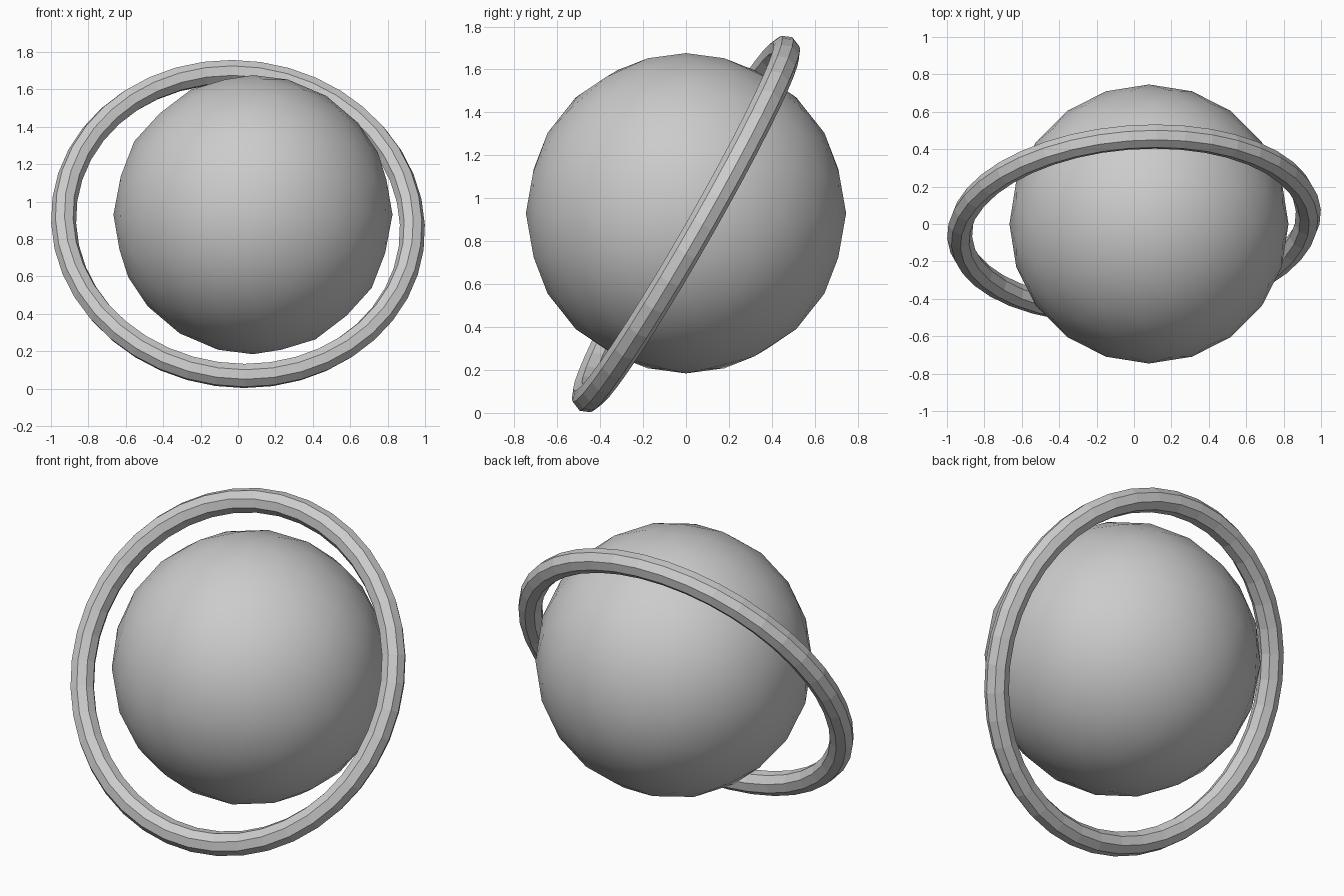
import bpy
from math import radians

if "Cube" in bpy.data.objects:
    bpy.data.objects.remove(bpy.data.objects["Cube"])

# Planet: smooth-shaded low-poly icosphere, slightly off centre
bpy.ops.mesh.primitive_ico_sphere_add(subdivisions=3, radius=0.746,
                                      location=(0.08, 0, 0.93))
planet = bpy.context.object
planet.name = "planet"
bpy.ops.object.shade_smooth()

# Ring: faceted torus, steeply tilted around the planet
bpy.ops.mesh.primitive_torus_add(major_segments=40, minor_segments=8,
                                 major_radius=0.935, minor_radius=0.067,
                                 location=(0, 0, 0.88),
                                 rotation=(radians(60), radians(8), 0))
ring = bpy.context.object
ring.name = "ring"
bpy.ops.object.shade_flat()
